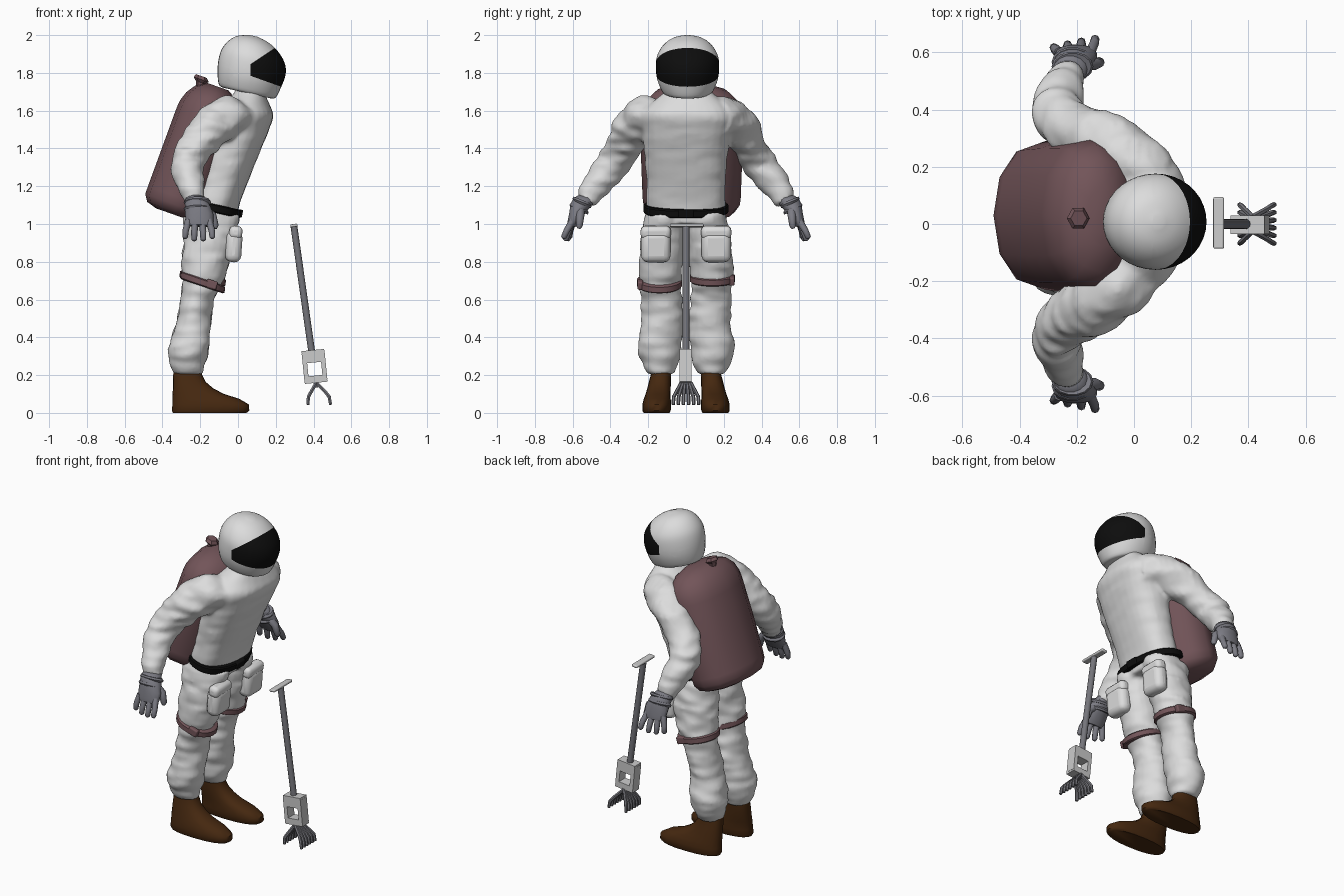
import bpy, bmesh, math
from mathutils import Vector, noise

cube = bpy.data.objects.get("Cube")
if cube:
    bpy.data.objects.remove(cube, do_unlink=True)

X, Y, Z = Vector((1, 0, 0)), Vector((0, 1, 0)), Vector((0, 0, 1))


def material(name, r, g, b):
    m = bpy.data.materials.new(name)
    m.use_nodes = True
    m.diffuse_color = (r, g, b, 1)
    bsdf = m.node_tree.nodes["Principled BSDF"]
    bsdf.inputs["Base Color"].default_value = (r, g, b, 1)
    bsdf.inputs["Roughness"].default_value = 0.8
    return m


WHITE = material("suit_white", 0.72, 0.72, 0.72)
BLACK = material("black", 0.004, 0.004, 0.004)
MAUVE = material("mauve", 0.17, 0.09, 0.1)
BROWN = material("boot_brown", 0.06, 0.021, 0.005)
GLOVE = material("glove_grey", 0.2, 0.2, 0.23)
STEEL = material("steel_grey", 0.18, 0.18, 0.2)
LIGHT = material("light_grey", 0.6, 0.6, 0.6)


def smooth(rows, k=4):
    """Catmull-Rom refinement of section rows."""
    rows = [Vector(r) for r in rows]
    out = []
    for i in range(len(rows) - 1):
        b, c = rows[i], rows[i + 1]
        a = rows[i - 1] if i else b
        d = rows[i + 2] if i + 2 < len(rows) else c
        for j in range(k):
            t = j / k
            out.append(b + 0.5 * t * (c - a + t * (2 * a - 5 * b + 4 * c - d + t * (3 * (b - c) + d - a))))
    return out + [rows[-1]]


def loft(bm, rows, n=16, normal=None, ref=X, e=2.0, wrinkle=0.0):
    """Skin elliptical sections (x, y, z, r1, r2), with capped ends."""
    pts = [Vector(r[:3]) for r in rows]
    rings = []
    for i, row in enumerate(rows):
        t = normal or (pts[min(i + 1, len(pts) - 1)] - pts[max(i - 1, 0)])
        t = t.normalized()
        u = (ref - t * ref.dot(t)).normalized()
        v = t.cross(u)
        ring = []
        for j in range(n):
            c, s = math.cos(math.tau * j / n), math.sin(math.tau * j / n)
            c = math.copysign(abs(c) ** (2 / e), c)
            s = math.copysign(abs(s) ** (2 / e), s)
            off = u * c * row[3] + v * s * row[-1]
            p = pts[i] + off
            fold = noise.noise(Vector((p.x * 9, p.y * 9, p.z * 24)))
            ring.append(bm.verts.new(p + off * wrinkle * fold))
        rings.append(ring)
    for a, b in zip(rings, rings[1:]):
        for j in range(n):
            bm.faces.new((a[j], a[(j + 1) % n], b[(j + 1) % n], b[j]))
    bm.faces.new(rings[0])
    bm.faces.new(rings[-1])


def finish(name, bm, *mats, angle=40):
    bmesh.ops.recalc_face_normals(bm, faces=bm.faces)
    me = bpy.data.meshes.new(name)
    bm.to_mesh(me)
    bm.free()
    for m in mats:
        me.materials.append(m)
    me.shade_smooth()
    me.set_sharp_from_angle(angle=math.radians(angle))
    ob = bpy.data.objects.new(name, me)
    bpy.context.collection.objects.link(ob)
    return ob


def part(name, rows, mat, angle=40, **kw):
    bm = bmesh.new()
    loft(bm, rows, **kw)
    return finish(name, bm, mat, angle=angle)


def box(name, loc, size, mat, rot=0.0, bevel=0.0):
    bm = bmesh.new()
    bmesh.ops.create_cube(bm, size=1)
    bmesh.ops.scale(bm, vec=size, verts=bm.verts)
    ob = finish(name, bm, mat)
    ob.location, ob.rotation_euler.y = loc, rot
    if bevel:
        mod = ob.modifiers.new("round", "BEVEL")
        mod.width, mod.segments = bevel, 3
    return ob


# Suit: torso, sleeves and trousers fused into one cloth surface
torso = [(-.15, 0, 1.0, .14, .2), (-.125, 0, 1.08, .125, .21), (-.085, 0, 1.2, .125, .21),
         (-.04, 0, 1.35, .14, .22), (0, .005, 1.48, .155, .235), (.025, .01, 1.57, .16, .25),
         (.035, .01, 1.63, .13, .21), (.06, .01, 1.685, .085, .14), (.07, .01, 1.74, .07, .08)]
sleeve = [(0, .16, 1.56, .1), (-.07, .225, 1.56, .11), (-.15, .28, 1.5, .106), (-.22, .325, 1.415, .095),
          (-.265, .375, 1.335, .09), (-.265, .425, 1.27, .085), (-.245, .48, 1.2, .074), (-.225, .53, 1.12, .053)]
trouser = [(-.14, .11, 1.05, .15, .105), (-.155, .125, .9, .137, .115), (-.18, .135, .75, .12, .115),
           (-.19, .135, .68, .108, .108), (-.215, .132, .6, .088, .11), (-.235, .125, .48, .093, .113),
           (-.26, .142, .35, .105, .118), (-.265, .138, .27, .095, .1), (-.265, .132, .205, .075, .067)]
bm = bmesh.new()
loft(bm, smooth(torso), n=28, normal=Z, ref=Vector((1, -.12, 0)), e=2.4, wrinkle=.03)
for side in (-1, 1):
    def flip(rows):
        return [(r[0], r[1] * side, *r[2:]) for r in rows]
    # The far shoulder is turned forward
    reach = (.075, .06, .04, .015) if side > 0 else ()
    arm = [(r[0] + (reach[i] if i < len(reach) else 0), *r[1:]) for i, r in enumerate(sleeve)]
    loft(bm, smooth(flip(arm), 6), n=20, wrinkle=.2)
    loft(bm, smooth(flip(trouser), 6), n=22, normal=Z, wrinkle=.13)
suit = finish("suit", bm, WHITE, angle=180)
mod = suit.modifiers.new("fuse", "REMESH")
mod.mode, mod.voxel_size, mod.use_smooth_shade = "VOXEL", .012, True
mod = suit.modifiers.new("soften", "SMOOTH")
mod.iterations = 2

# Helmet: tilted shell, with the visor cut in by planes
up, fwd = Vector((.22, 0, .975)), Vector((.975, 0, -.22))
shell = [(-.012, 0, .13, .115), (0, 0, .155, .135), (.06, -.003, .173, .16), (.13, -.004, .182, .168),
         (.19, -.011, .169, .16), (.242, -.022, .13, .127), (.275, -.03, .08, .08), (.291, -.03, .02, .02)]
rows = [(*(Vector((.05, .008, 1.705)) + up * d + fwd * c), a, b) for d, c, a, b in shell]
bm = bmesh.new()
loft(bm, smooth(rows), n=36, normal=up)
cuts = [(Vector((.065, 0, 1.8)), X),
        (Vector((.065, 0, 1.845)), Vector((.1, 0, -.15))),
        (Vector((.065, 0, 1.785)), Vector((.057, 0, .16)))]
for co, no in cuts:
    bmesh.ops.bisect_plane(bm, geom=bm.verts[:] + bm.edges[:] + bm.faces[:], plane_co=co, plane_no=no)
for f in bm.faces:
    mid = f.calc_center_median()
    f.material_index = int(all((mid - co).dot(no) > 0 for co, no in cuts))
finish("helmet", bm, WHITE, BLACK, angle=50)

# Backpack: leaning faceted tank with a cap
lean = Vector((.33, 0, .94))
pack = [(1.05, .1, .17), (1.066, .155, .23), (1.1, .178, .255), (1.14, .178, .26), (1.35, .174, .268),
        (1.56, .17, .266), (1.6, .166, .262), (1.65, .148, .245), (1.695, .115, .2), (1.727, .06, .11)]
rows = [(-.335 + (z - 1.065) * .345, .03, z, a, b) for z, a, b in pack]
part("backpack", rows, MAUVE, n=12, normal=lean, e=2.15, angle=45)
part("backpack_cap", [(-.2, .02, 1.7, .02), (-.2, .02, 1.75, .025), (-.195, .02, 1.765, .042),
                      (-.193, .02, 1.783, .03)], MAUVE, n=6, normal=lean, angle=20)

# Belt and buckle
slope = Vector((.22, 0, 1))
part("belt", [(-.126, 0, 1.06, .136, .218), (-.125, 0, 1.066, .142, .225), (-.119, 0, 1.098, .142, .225),
              (-.118, 0, 1.104, .136, .218)], BLACK, n=28, normal=slope, e=2.3)
box("belt_buckle", (.014, 0, 1.055), (.02, .08, .042), BLACK, .2, .005)

for side, word in ((-1, "near"), (1, "far")):
    # Thigh pocket and flap
    box(word + "_pocket", (-.022, side * .16, .88), (.085, .155, .165), WHITE, .07, .035)
    box(word + "_pocket_flap", (-.012, side * .16, .955), (.07, .16, .07), WHITE, .12, .025)

    # Knee strap with buckle
    z = .69 if side < 0 else .712
    tilt = Vector((.34 if side < 0 else .2, 0, 1))
    part(word + "_knee_strap", [(-.19, side * .14, z - .02, .116, .112), (-.189, side * .14, z - .014, .124, .12),
                                (-.185, side * .14, z + .014, .124, .12), (-.184, side * .14, z + .02, .116, .112)],
         MAUVE, n=22, normal=tilt)
    box(word + "_strap_buckle", (-.14, side * .242, z - .01), (.06, .03, .045), MAUVE, .3, .008)

    # Boot: outline narrows and swings inward towards the ankle
    boot = [(-.15, .156, 0, .195, .068), (-.145, .156, .012, .205, .075), (-.145, .155, .045, .202, .076),
            (-.17, .152, .075, .176, .071), (-.21, .148, .1, .136, .066), (-.238, .143, .13, .107, .062),
            (-.258, .138, .165, .086, .058), (-.266, .133, .2, .077, .054), (-.268, .131, .225, .073, .052)]
    part(word + "_boot", [(x, side * y, h, a, b) for x, y, h, a, b in boot], BROWN,
         n=20, normal=Z, e=2.4, angle=50)

    # Glove: cuff, palm, four fingers and a thumb
    bm = bmesh.new()
    palm = [(-.228, .52, 1.14, .05, .05), (-.222, .545, 1.12, .062, .056), (-.212, .565, 1.09, .068, .05),
            (-.205, .582, 1.05, .075, .038), (-.203, .598, 1.01, .073, .03), (-.203, .606, .99, .062, .022)]
    loft(bm, [(x, side * y, h, a, b) for x, y, h, a, b in palm], n=14, normal=Vector((0, side * -.3, 1)))
    for i in range(4):
        f = i - 1.5
        x, length = -.208 + f * .036, .108 - abs(f) * .012
        loft(bm, [(x, side * .598, 1.02, .019), (x + f * .01, side * (.622 + f * .006), 1.02 - length * .6, .017),
                  (x + f * .012, side * (.632 + f * .01), 1.02 - length, .015),
                  (x + f * .012, side * (.634 + f * .01), 1.012 - length, .007)], n=8)
    loft(bm, [(-.18, side * .56, 1.08, .025), (-.135, side * .56, 1.045, .022),
              (-.12, side * .565, .99, .018), (-.12, side * .567, .975, .008)], n=8, ref=Y)
    finish(word + "_glove", bm, GLOVE, angle=55)
    for i in range(2):
        y, z = .55 + i * .016, 1.115 - i * .035
        part(word + "_glove_fold", [(-.215, side * y, z - .012, .066, .05), (-.215, side * y, z, .073, .056),
                                    (-.215, side * y, z + .012, .066, .05)],
             GLOVE, n=14, normal=Vector((0, side * -.4, 1)))

# Sampling rake: grip, shaft, open frame and two rows of tines
part("rake_shaft", [(.296, 0, .99, .018), (.392, 0, .31, .018)], STEEL, n=12, ref=Y)
box("rake_grip", (.296, .004, .992), (.038, .18, .016), LIGHT, -.137, .006)
turn = -.1
for name, u, w, width, height in (("top", 0, .054, .12, .066), ("bottom", 0, -.068, .12, .038),
                                  ("back_side", -.049, 0, .024, .15), ("front_side", .049, 0, .024, .15)):
    loc = (.405 + u * math.cos(turn) + w * math.sin(turn), -.003, .246 - u * math.sin(turn) + w * math.cos(turn))
    box("rake_frame_" + name, loc, (width, .064, height), LIGHT, turn)
box("rake_tine_root", (.415, -.003, .155), (.03, .06, .04), STEEL, turn)
bm = bmesh.new()
for side in (-1, 1):
    for i in range(6):
        f = i - 2.5
        loft(bm, [(.415, f * .01, .16, .01), (.425 + side * .04, f * .021, .108, .01),
                  (.428 + side * .055, f * .026, .085, .01), (.43 + side * .06, f * .027, .043, .009)],
             n=6, ref=Y)
finish("rake_tines", bm, STEEL)
